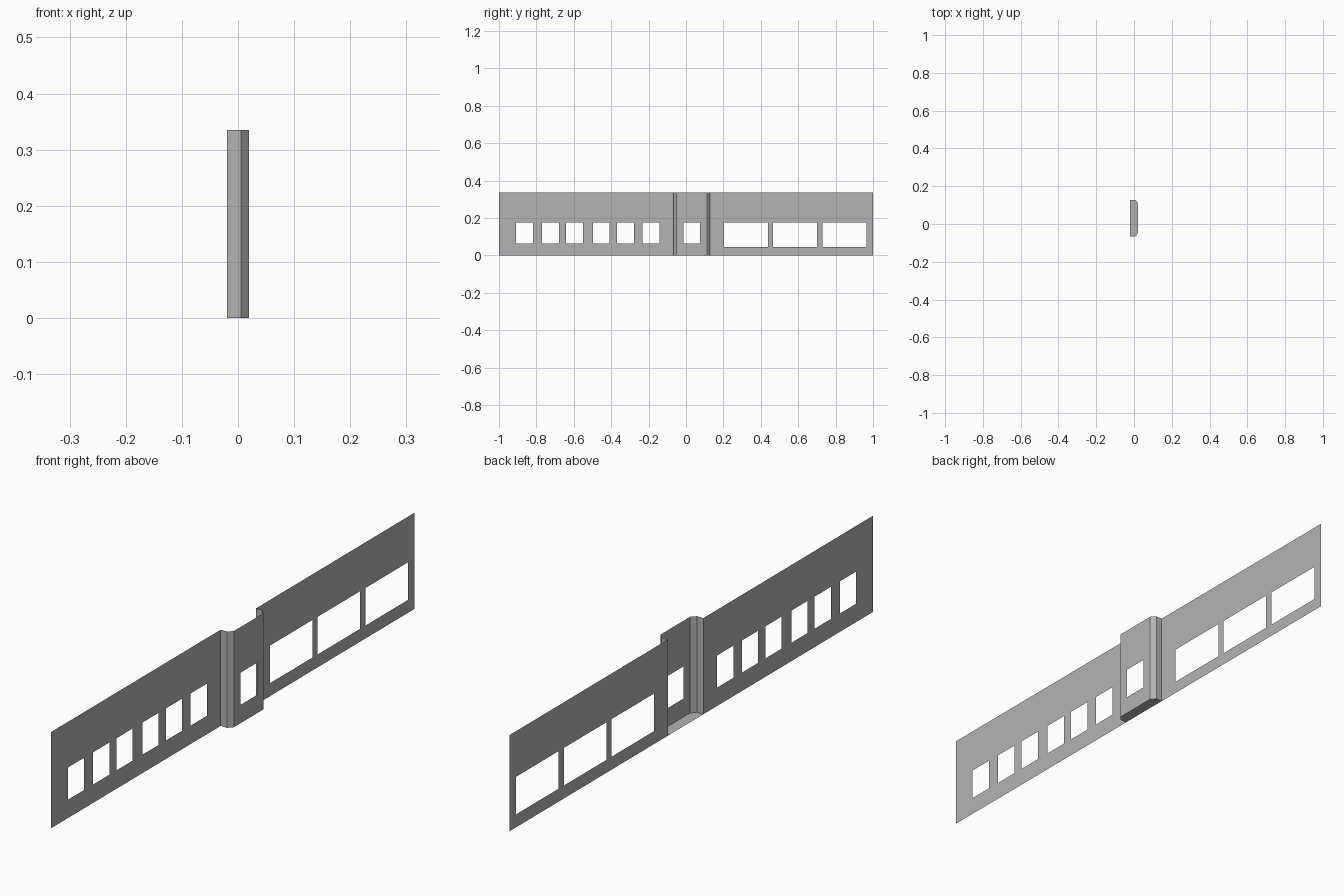
import bpy
import bmesh
from mathutils import Vector

cube = bpy.data.objects.get("Cube")
if cube:
    bpy.data.objects.remove(cube, do_unlink=True)

HEIGHT = 0.335
BACK, SHOULDER, FRONT = -0.02, 0.005, 0.02   # depth of wall, bay corner, bay face
BAY_START, BAY_END, CHAMFER = -0.067, 0.128, 0.016

grey = bpy.data.materials.new("wall grey")
grey.use_nodes = True
colour = (0.45, 0.45, 0.45, 1)
grey.diffuse_color = colour
grey.node_tree.nodes["Principled BSDF"].inputs["Base Color"].default_value = colour


def finish(name, bm):
    bmesh.ops.remove_doubles(bm, verts=bm.verts, dist=0.0001)
    mesh = bpy.data.meshes.new(name)
    bm.to_mesh(mesh)
    bm.free()
    mesh.materials.append(grey)
    obj = bpy.data.objects.new(name, mesh)
    bpy.context.collection.objects.link(obj)


def add_panel(bm, start, end, centres=(), width=0.0, sill=0.0, head=0.0):
    """Upright sheet between two plan points, with a row of window openings."""
    start, end = Vector(start), Vector(end)
    length = (end - start).length

    def quad(da, db, za, zb):
        a, b = start.lerp(end, da / length), start.lerp(end, db / length)
        corners = [(*a, za), (*b, za), (*b, zb), (*a, zb)]
        bm.faces.new([bm.verts.new(c) for c in corners])

    if not centres:
        quad(0, length, 0, HEIGHT)
        return
    cuts = [0]
    for c in centres:
        middle = c - start.y
        cuts += [middle - width / 2, middle + width / 2]
    cuts.append(length)
    for i, (da, db) in enumerate(zip(cuts, cuts[1:])):
        quad(da, db, 0, sill)
        quad(da, db, head, HEIGHT)
        if i % 2 == 0:           # solid pier between openings
            quad(da, db, sill, head)


# Long wall with six small windows
bm = bmesh.new()
add_panel(bm, (BACK, -1), (BACK, BAY_START),
          (-0.863, -0.724, -0.596, -0.453, -0.324, -0.187), 0.09, 0.064, 0.176)
finish("small_window_wall", bm)

# Long wall with three wide windows
bm = bmesh.new()
add_panel(bm, (BACK, BAY_END), (BACK, 1),
          (0.321, 0.583, 0.847), 0.235, 0.045, 0.176)
finish("wide_window_wall", bm)

# Projecting bay with chamfered corners and one window
plan = [(BACK, BAY_START), (SHOULDER, BAY_START), (FRONT, BAY_START + CHAMFER),
        (FRONT, BAY_END - CHAMFER), (SHOULDER, BAY_END), (BACK, BAY_END)]
bm = bmesh.new()
for i, (a, b) in enumerate(zip(plan, plan[1:])):
    if i == 2:
        add_panel(bm, a, b, (0.031,), 0.09, 0.064, 0.176)
    else:
        add_panel(bm, a, b)
finish("bay", bm)

# Floor closing the underside of the bay
bm = bmesh.new()
bm.faces.new([bm.verts.new((x, y, 0)) for x, y in reversed(plan)])
finish("bay_floor", bm)
